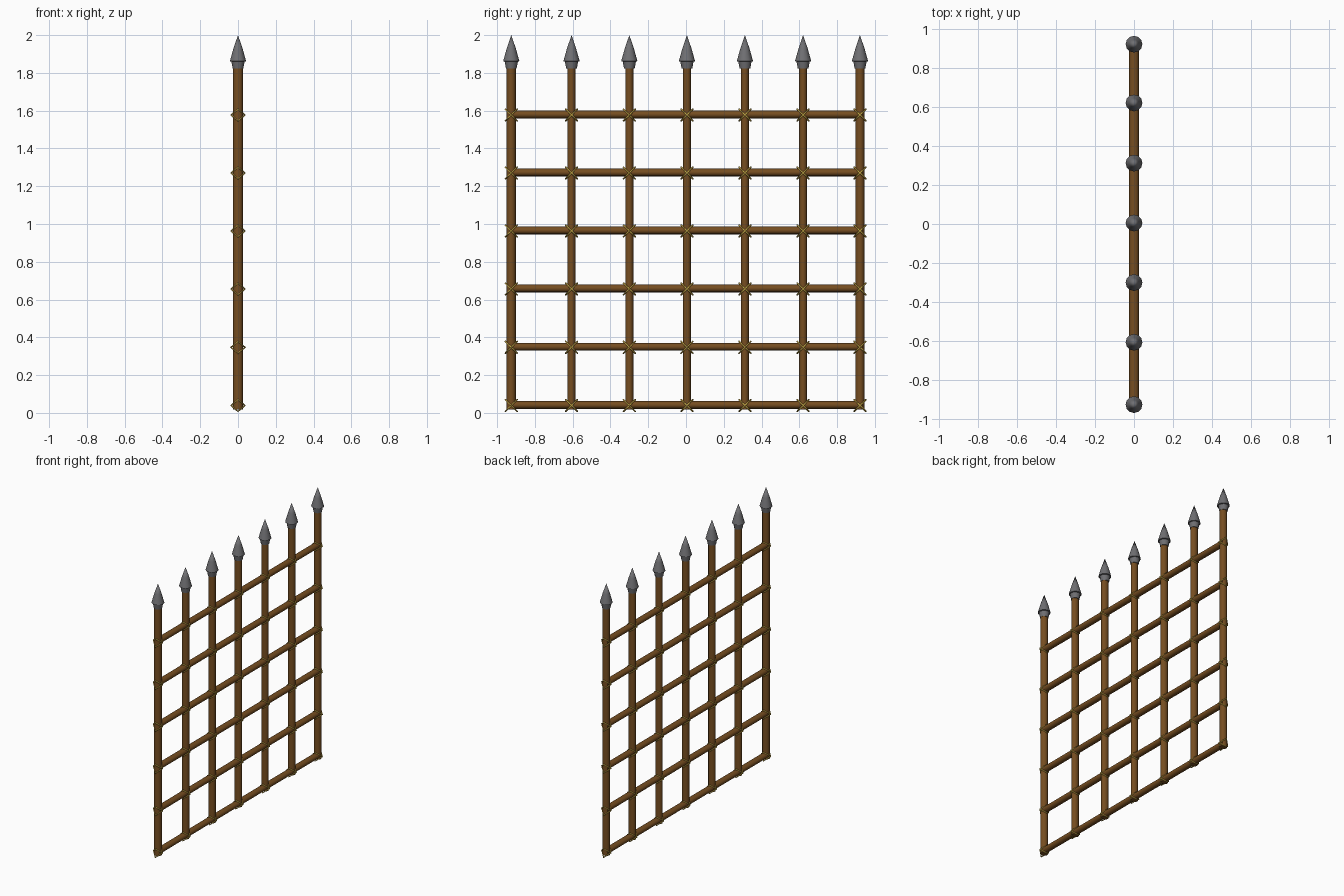
import bpy, bmesh
from math import radians, sqrt
from mathutils import Vector, Matrix

if "Cube" in bpy.data.objects:
    bpy.data.objects.remove(bpy.data.objects["Cube"])

POSTS = [-0.925, -0.606, -0.3, 0.005, 0.312, 0.62, 0.921]
BARS = [0.042, 0.35, 0.659, 0.966, 1.273, 1.58]


def material(name, rgb):
    m = bpy.data.materials.new(name)
    m.diffuse_color = (*rgb, 1)
    m.use_nodes = True
    m.node_tree.nodes["Principled BSDF"].inputs["Base Color"].default_value = m.diffuse_color
    return m


wood = material("wood", (0.18, 0.075, 0.015))
metal = material("dark_metal", (0.16, 0.16, 0.17))
rope = material("rope", (0.55, 0.38, 0.06))


def lathe(name, profile, mat, matrix, sides=12):
    """Revolve (radius, height) points around z, with pole caps."""
    bm = bmesh.new()
    verts = [bm.verts.new((r, 0, z)) for r, z in profile]
    edges = [bm.edges.new(p) for p in zip(verts, verts[1:])]
    bmesh.ops.spin(bm, geom=verts + edges, cent=(0, 0, 0), axis=(0, 0, 1),
                   angle=radians(360), steps=sides, use_duplicate=False)
    bmesh.ops.remove_doubles(bm, verts=bm.verts, dist=1e-5)
    bmesh.ops.recalc_face_normals(bm, faces=bm.faces)
    me = bpy.data.meshes.new(name)
    bm.to_mesh(me)
    bm.free()
    me.transform(matrix)
    me.materials.append(mat)
    ob = bpy.data.objects.new(name, me)
    bpy.context.collection.objects.link(ob)
    bpy.ops.object.select_all(action='DESELECT')
    ob.select_set(True)
    bpy.context.view_layer.objects.active = ob
    bpy.ops.object.shade_smooth_by_angle(angle=radians(40))
    return ob


# Upright poles with iron spear heads
for y in POSTS:
    r = 0.024 if abs(y) > 0.9 else 0.0215
    squash = Matrix.Diagonal((0.026 / r, 1, 1, 1))
    at = Matrix.Translation((0, y, 0))
    lathe("upright_pole", [(0, 0.018), (r, 0.018), (r, 1.84), (0, 1.84)], wood, at @ squash)
    lathe("spear_head", [(0, 1.822), (0.028, 1.822), (0.035, 1.86), (0.043, 1.862),
                         (0.024, 1.93), (0, 2.0)], metal, at)

# Horizontal poles lashed across
lay = Matrix.Rotation(radians(90), 4, 'X')
for z in BARS:
    lathe("cross_pole", [(0, -0.935), (0.0205, -0.935), (0.0205, 0.935), (0, 0.935)], wood,
          Matrix.Translation((0, 0, z)) @ Matrix.Diagonal((1.2, 1, 1, 1)) @ lay)

# Rope lashings: two crossed diamond loops at every joint
cu = bpy.data.curves.new("rope_lashings", 'CURVE')
cu.dimensions = '3D'
cu.bevel_depth = 0.0045
cu.bevel_resolution = 1
d = 0.044 / sqrt(2)
for y in POSTS:
    for z in BARS:
        for s in (1, -1):
            sp = cu.splines.new('POLY')
            loop = [(0.037, 0, 0), (0, d, s * d), (-0.037, 0, 0), (0, -d, -s * d)]
            sp.points.add(3)
            for p, co in zip(sp.points, loop):
                p.co = (*(Vector(co) + Vector((0, y, max(z, 0.04) - 0.003))), 1)
            sp.use_cyclic_u = True
cu.materials.append(rope)
ob = bpy.data.objects.new("rope_lashings", cu)
bpy.context.collection.objects.link(ob)
bpy.ops.object.select_all(action='DESELECT')
ob.select_set(True)
bpy.context.view_layer.objects.active = ob
bpy.ops.object.convert(target='MESH')
